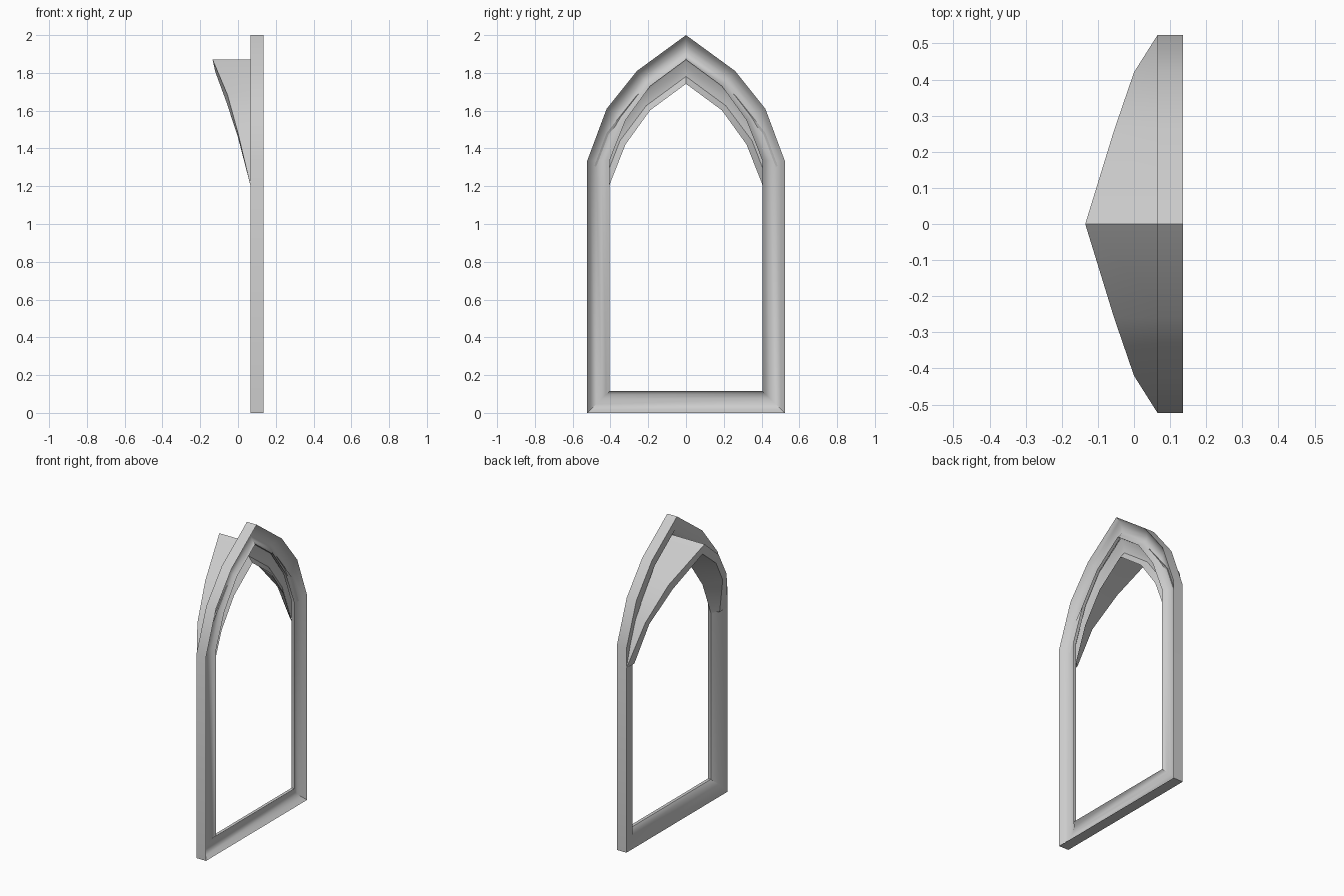
import bpy, bmesh, math

if "Cube" in bpy.data.objects:
    bpy.data.objects.remove(bpy.data.objects["Cube"])

# Single stone colour
stone = bpy.data.materials.new("pale grey stone")
stone.use_nodes = True
STONE = (0.6, 0.6, 0.6, 1)
stone.diffuse_color = STONE
stone.node_tree.nodes["Principled BSDF"].inputs["Base Color"].default_value = STONE

# Half arches as (y, z), from spring line to apex
OUTER = [(0.523, 1.335), (0.42, 1.61), (0.26, 1.81), (0, 2.0)]
INNER = [(0.405, 1.335), (0.32, 1.55), (0.19, 1.73), (0, 1.87)]
DROP = 0.128

# Hollowed moulding section: (share of the way from outer to inner edge, x)
FRAME_SECTION = [(0, 0.135), (0.15, 0.112), (0.4, 0.094), (0.65, 0.092),
                 (0.85, 0.104), (1, 0.125), (1, 0.104), (0.65, 0.076), (0, 0.065)]
HOOD_FACE = [(0, 0.1), (0.3, 0.08), (0.7, 0.075), (1, 0.105)]


def mix(a, b, t):
    """Point part of the way from a to b."""
    return tuple(p + (q - p) * t for p, q in zip(a, b))


def mirrored(half):
    """Continue half a run of cross-sections down the other side."""
    return half + [[(x, -y, z) for x, y, z in s] for s in reversed(half[:-1])]


def loft(name, rings, closed):
    """Skin a row of equal cross-sections, given as (x, y, z) rings."""
    bm = bmesh.new()
    rows = [[bm.verts.new(p) for p in ring] for ring in rings]
    n = len(rows[0])
    for i in range(len(rows) if closed else len(rows) - 1):
        a, b = rows[i], rows[(i + 1) % len(rows)]
        for j in range(n):
            k = (j + 1) % n
            bm.faces.new((a[j], a[k], b[k], b[j]))
    if not closed:
        bm.faces.new(rows[0])
        bm.faces.new(rows[-1])
    bmesh.ops.recalc_face_normals(bm, faces=bm.faces)
    mesh = bpy.data.meshes.new(name)
    bm.to_mesh(mesh)
    bm.free()
    mesh.materials.append(stone)
    obj = bpy.data.objects.new(name, mesh)
    bpy.context.collection.objects.link(obj)
    bpy.ops.object.select_all(action="DESELECT")
    bpy.context.view_layer.objects.active = obj
    obj.select_set(True)
    bpy.ops.object.shade_smooth_by_angle(angle=math.radians(40))


# Pointed frame: hollowed moulding swept round jambs, arch and sill
outer = [(0.523, 0)] + OUTER
inner = [(0.405, 0.115)] + INNER
half_frame = [[(x, *mix(o, i, t)) for t, x in FRAME_SECTION]
              for o, i in zip(outer, inner)]
loft("window_frame", mirrored(half_frame), True)

# Vaulted hood: lowered arch reaching back furthest at its apex,
# its rim thinning towards the back
reach = [0.065, 0.0, -0.055, -0.135]
rim_reach = [0.065, 0.0, -0.06, -0.12]
rim = [0.7, 0.4, 0.5, 0.52]
half_hood = []
for o, i, back, rim_back, t in zip(OUTER, INNER, reach, rim_reach, rim):
    o, i = (o[0], o[1] - DROP), (i[0], i[1] - DROP)
    section = [(x, *mix(o, i, s)) for s, x in HOOD_FACE]
    half_hood.append(section + [(rim_back, *mix(o, i, t)), (back, *o)])
loft("arch_hood", mirrored(half_hood), False)
